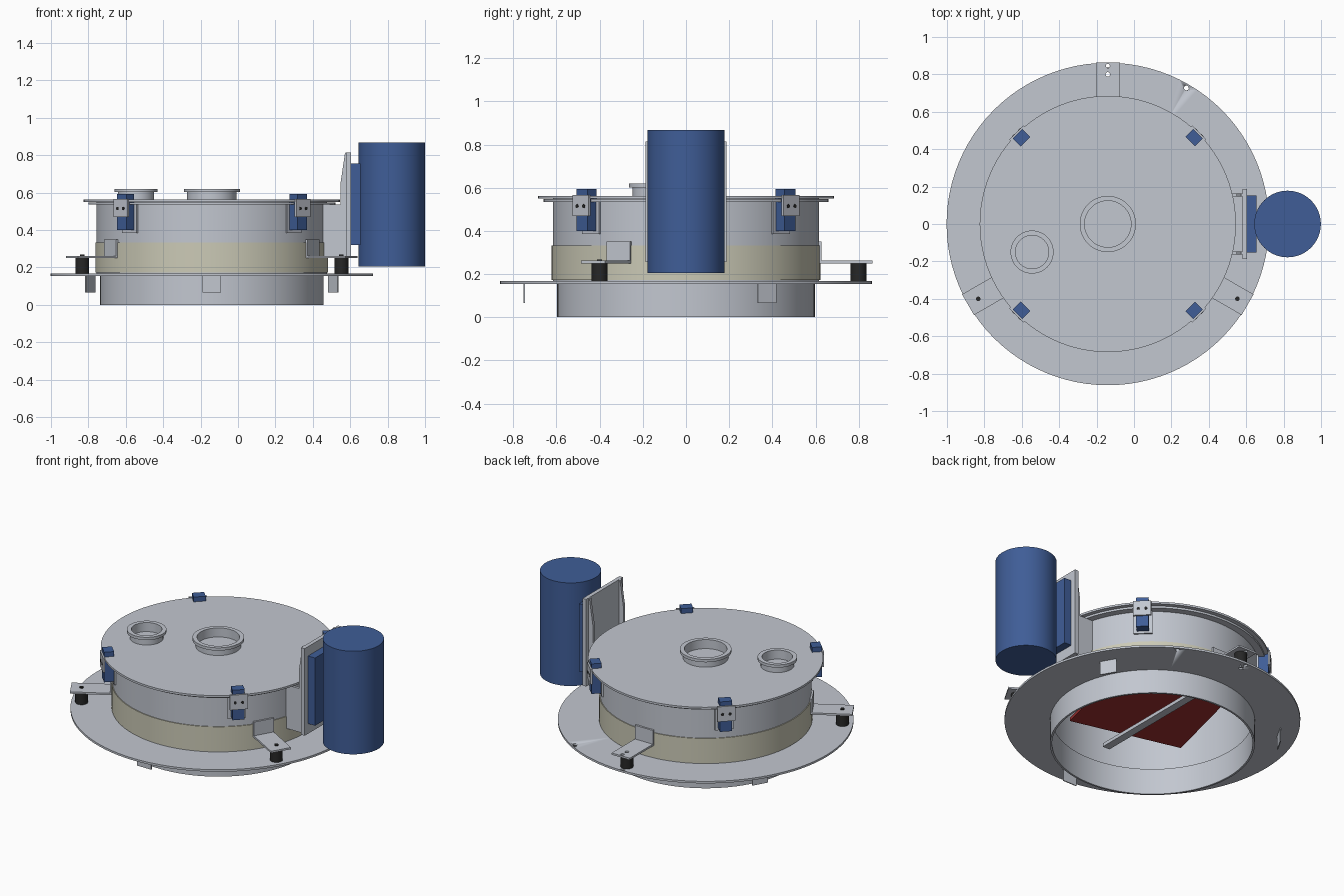
import bpy, bmesh, math
from mathutils import Matrix, Vector

if "Cube" in bpy.data.objects:
    bpy.data.objects.remove(bpy.data.objects["Cube"], do_unlink=True)


def material(name, rgb):
    m = bpy.data.materials.new(name)
    m.use_nodes = True
    m.diffuse_color = (*rgb, 1)
    m.node_tree.nodes["Principled BSDF"].inputs["Base Color"].default_value = (*rgb, 1)
    return m


GREY = material("steel grey", (0.54, 0.57, 0.63))
CREAM = material("cream", (0.60, 0.59, 0.47))
BLUE = material("motor blue", (0.05, 0.11, 0.31))
BLACK = material("rubber black", (0.02, 0.02, 0.02))
RED = material("dark red", (0.35, 0.03, 0.03))

AXIS = Vector((-0.14, 0, 0))  # drum axis


def finish(name, bm, mat, matrix=Matrix(), smooth=False):
    bmesh.ops.recalc_face_normals(bm, faces=bm.faces)
    mesh = bpy.data.meshes.new(name)
    bm.to_mesh(mesh)
    bm.free()
    mesh.transform(matrix)
    mesh.materials.append(mat)
    obj = bpy.data.objects.new(name, mesh)
    bpy.context.collection.objects.link(obj)
    if smooth:
        bpy.ops.object.select_all(action='DESELECT')
        obj.select_set(True)
        bpy.context.view_layer.objects.active = obj
        bpy.ops.object.shade_smooth_by_angle(angle=math.radians(30))
    return obj


def lathe(name, profile, mat, at=AXIS, steps=96):
    """Spin a closed (radius, z) profile around a vertical axis."""
    bm = bmesh.new()
    vs = [bm.verts.new((r, 0, z)) for r, z in profile]
    es = [bm.edges.new((vs[i - 1], vs[i])) for i in range(len(vs))]
    bmesh.ops.spin(bm, geom=vs + es, axis=(0, 0, 1), cent=(0, 0, 0),
                   angle=math.tau, steps=steps)
    bmesh.ops.remove_doubles(bm, verts=bm.verts, dist=1e-5)
    return finish(name, bm, mat, Matrix.Translation(at), True)


def tube(name, r0, r1, z0, z1, mat, at=AXIS):
    return lathe(name, [(r0, z0), (r1, z0), (r1, z1), (r0, z1)], mat, at)


def rod(name, r, z0, z1, mat, matrix, steps=32):
    bm = bmesh.new()
    bmesh.ops.create_cone(bm, cap_ends=True, segments=steps, radius1=r, radius2=r,
                          depth=z1 - z0,
                          matrix=Matrix.Translation((0, 0, (z0 + z1) / 2)))
    return finish(name, bm, mat, matrix, True)


def box(name, x, y, z, mat, matrix=Matrix()):
    """Box from three (low, high) ranges."""
    bm = bmesh.new()
    mid = [sum(r) / 2 for r in (x, y, z)]
    size = [r[1] - r[0] for r in (x, y, z)]
    bmesh.ops.create_cube(bm, size=1, matrix=Matrix.Translation(mid) @ Matrix.Diagonal((*size, 1)))
    return finish(name, bm, mat, matrix)


def prism(name, outline, half_width, mat, matrix):
    """Extrude an (x, z) outline across y."""
    bm = bmesh.new()
    face = bm.faces.new([bm.verts.new((x, -half_width, z)) for x, z in outline])
    ext = bmesh.ops.extrude_face_region(bm, geom=[face])["geom"]
    bmesh.ops.translate(bm, vec=(0, 2 * half_width, 0),
                        verts=[v for v in ext if isinstance(v, bmesh.types.BMVert)])
    return finish(name, bm, mat, matrix)


def around(degrees):
    """Frame whose +x points outwards from the drum axis."""
    return Matrix.Translation(AXIS) @ Matrix.Rotation(math.radians(degrees), 4, 'Z')


def drill(target, matrix, radius):
    cutter = rod("hole_cutter", radius, -0.1, 1, GREY, matrix, 16)
    cutter.hide_render = True
    cutter.hide_set(True)
    cutter.display_type = 'WIRE'
    mod = target.modifiers.new("hole", 'BOOLEAN')
    mod.operation = 'DIFFERENCE'
    mod.solver = 'EXACT'
    mod.object = cutter


# Stacked rings of the body
tube("lower_ring", 0.585, 0.597, 0, 0.157, GREY)
base = tube("base_flange", 0.585, 0.862, 0.155, 0.168, GREY)
tube("seal_band", 0.606, 0.622, 0.172, 0.332, CREAM)
tube("upper_drum", 0.604, 0.617, 0.168, 0.55, GREY)
tube("drum_rim", 0.606, 0.66, 0.535, 0.548, GREY)
lathe("lid", [(0, 0.549), (0.685, 0.549), (0.685, 0.562), (0, 0.562)], GREY)

# Flanged ports on the lid
for name, at, r in (("centre_port", AXIS, 0.15),
                    ("side_port", Vector((-0.545, -0.15, 0)), 0.115)):
    lathe(name, [(r - 0.026, 0.56), (r - 0.018, 0.56), (r - 0.018, 0.602),
                 (r, 0.602), (r, 0.62), (r - 0.026, 0.62)], GREY, at)

# Three bent brackets on rubber feet
bent = [(0.615, 0.25), (0.863, 0.25), (0.863, 0.262),
        (0.628, 0.262), (0.628, 0.35), (0.615, 0.35)]
for deg in (90, 210, 330):
    frame = around(deg)
    bracket = prism("foot_bracket", bent, 0.064, GREY, frame)
    foot_at = frame @ Matrix.Translation((0.8, 0, 0))
    foot = rod("rubber_foot", 0.037, 0.165, 0.252, BLACK, foot_at)
    if deg == 90:
        for part in (bracket, foot, base):
            drill(part, foot_at, 0.012)
        for part in (bracket, base):
            drill(part, frame @ Matrix.Translation((0.845, 0, 0)), 0.011)
    else:
        rod("foot_stud", 0.012, 0.25, 0.268, BLACK, foot_at)
drill(base, around(60) @ Matrix.Translation((0.84, 0, 0)), 0.013)

# Locating tabs under the flange
for deg in (30, 150, 270):
    box("locating_tab", (0.747, 0.753), (-0.05, 0.05), (0.067, 0.158), GREY, around(deg))

# Four lid latches
for deg in (45, 135, 225, 315):
    frame = around(deg)
    box("latch_back", (0.612, 0.625), (-0.055, 0.055), (0.385, 0.545), GREY, frame)
    box("latch_body", (0.623, 0.682), (-0.036, 0.036), (0.4, 0.593), BLUE, frame)
    box("latch_plate", (0.68, 0.692), (-0.053, 0.053), (0.47, 0.566), GREY, frame)
    for y in (-0.022, 0.022):
        turn = Matrix.Translation((0.69, y, 0.515)) @ Matrix.Rotation(math.pi / 2, 4, 'Y')
        rod("latch_screw", 0.009, 0, 0.004, BLACK, frame @ turn, 12)

# Motor, its mounting plates and gussets
lathe("motor", [(0, 0.205), (0.178, 0.205), (0.178, 0.868), (0, 0.868)], BLUE,
      Vector((0.821, 0, 0)), 64)
box("motor_pad", (0.605, 0.655), (-0.152, 0.152), (0.32, 0.755), BLUE)
box("motor_plate", (0.58, 0.605), (-0.187, 0.187), (0.255, 0.815), GREY)
gusset = [(0.455, 0.255), (0.582, 0.255), (0.582, 0.815), (0.572, 0.812),
          (0.548, 0.65), (0.548, 0.535), (0.455, 0.535)]
for y in (-0.155, 0.155):
    prism("motor_gusset", gusset, 0.009, GREY, Matrix.Translation((0, y, 0)))

# Parts inside the drum
box("inner_panel", (-0.36, 0.36), (-0.36, 0.36), (0.25, 0.27), RED, around(-14))
box("cross_bar", (-0.025, 0.025), (-0.42, 0.6), (0.158, 0.18), GREY, around(0))
